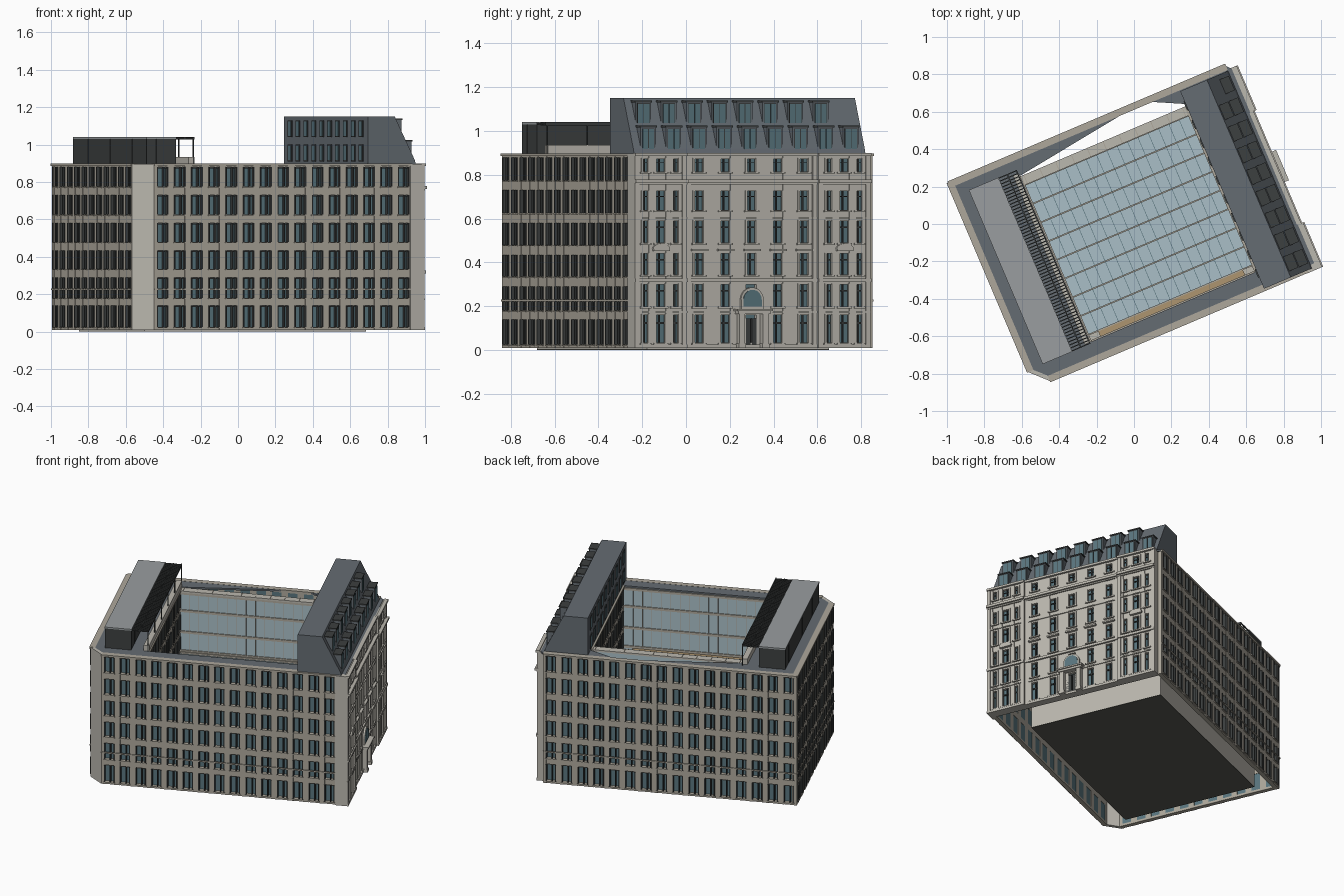
import bpy, bmesh, math
from mathutils import Matrix, Vector

if "Cube" in bpy.data.objects:
    bpy.data.objects.remove(bpy.data.objects["Cube"])

TURN = Matrix.Rotation(math.radians(23), 4, 'Z')   # whole block is turned on the site
I = Matrix.Identity(4)

def mat(name, c):
    m = bpy.data.materials.new(name)
    m.diffuse_color = (*c, 1)
    m.use_nodes = True
    m.node_tree.nodes["Principled BSDF"].inputs["Base Color"].default_value = m.diffuse_color
    return m

STONE = mat('stone', (.42, .39, .33))
PALE = mat('pale_stone', (.50, .48, .43))
GLASS = mat('teal_glass', (.10, .18, .21))
SKY = mat('pale_glass', (.40, .52, .57))
DARK = mat('dark_metal', (.045, .05, .05))
SLATE = mat('slate', (.13, .15, .17))
GREY = mat('grey_roof', (.32, .34, .35))
TAN = mat('tan', (.42, .30, .16))
BASE = mat('base', (.10, .10, .085))

class Part:
    """Collects boxes and prisms into one object."""
    def __init__(self, name, material):
        self.name, self.material, self.bm = name, material, bmesh.new()

    def loft(self, a, b, M=I):
        A = [self.bm.verts.new(TURN @ M @ Vector(p)) for p in a]
        B = [self.bm.verts.new(TURN @ M @ Vector(p)) for p in b]
        n = len(A)
        self.bm.faces.new(A[::-1])
        self.bm.faces.new(B)
        for i in range(n):
            self.bm.faces.new((A[i], A[(i + 1) % n], B[(i + 1) % n], B[i]))

    def box(self, x0, x1, y0, y1, z0, z1, M=I):
        c = [(x0, y0), (x1, y0), (x1, y1), (x0, y1)]
        self.slab(c, z0, z1, M)

    def slab(self, pts, z0, z1, M=I):
        self.loft([(*p, z0) for p in pts], [(*p, z1) for p in pts], M)

    def face_on(self, pts, d0, d1, M=I):               # outline in the wall plane
        self.loft([(s, d0, z) for s, z in pts], [(s, d1, z) for s, z in pts], M)

    def done(self):
        bmesh.ops.recalc_face_normals(self.bm, faces=self.bm.faces)
        me = bpy.data.meshes.new(self.name)
        self.bm.to_mesh(me)
        self.bm.free()
        me.materials.append(self.material)
        ob = bpy.data.objects.new(self.name, me)
        bpy.context.collection.objects.link(ob)

def frame(x, y, deg):
    """Wall axes: x along, -y outward, z up."""
    return Matrix.Translation((x, y, 0)) @ Matrix.Rotation(math.radians(deg), 4, 'Z')

ROWS = [(.025, .14), (.18, .29), (.335, .435), (.48, .58), (.625, .73), (.775, .88)]

def grid(stone, M, s0, s1, cols, rows, z0, z1, y0, y1):
    """Wall of piers and spandrels around openings (centre, width) x (bottom, top)."""
    e = [s0] + [v for c, w in cols for v in (c - w / 2, c + w / 2)] + [s1]
    for a, b in zip(e[::2], e[1::2]):
        stone.box(a, b, y0, y1, z0, z1, M)
    h = [z0] + [v for r in rows for v in r] + [z1]
    for a, b in zip(h[::2], h[1::2]):
        stone.box(s0, s1, y0 + .002, y1, a, b, M)

def office_wall(name, M, length, n, rows=ROWS, z0=.01):
    stone, glass, fins = Part(name, STONE), Part(name + '_glass', GLASS), Part(name + '_fins', DARK)
    p = length / n
    cols = [(p * (i + .5), p * .6) for i in range(n)]
    grid(stone, M, 0, length, cols, rows, z0, .895, 0, .03)
    glass.box(.005, length - .005, .02, .028, z0 + .005, .89, M)
    for c, w in cols:
        for a, b in rows:
            for s in (c - w / 2, c + w * .12, c + w / 2):
                fins.box(s - .003, s + .003, -.005, .022, a, b, M)
            fins.box(c - w / 2, c + w / 2, .012, .022, b - .008, b, M)
            stone.box(c - w / 2 - .006, c + w / 2 + .006, -.006, .01, a - .006, a, M)
    if z0 < .1:
        stone.box(0, length, -.006, .004, .222, .23, M)
    stone.box(0, length, -.007, .03, .885, .898, M)
    for q in (stone, glass, fins):
        q.done()

# Outer office walls and chamfered corner
office_wall('front_wall', frame(-.742, -.597, 0), 1.50, 15)
office_wall('back_wall', frame(.783, .592, 180), 1.613, 16)
office_wall('left_wall', frame(-.83, .592, -90), 1.10, 11)
p = Part('chamfer_corner', PALE)
p.slab([(-.83, -.508), (-.742, -.597), (-.742, -.565), (-.80, -.508)], .01, .897)
p.done()

# Classical stone facade on the right
M = frame(.81, -.02, 90)
st, gl, tr, fr = (Part('stone_facade', PALE), Part('facade_glass', GLASS),
                  Part('facade_trim', PALE), Part('facade_frames', DARK))
FROWS = [(.035, .16), (.20, .30), (.345, .44), (.49, .59), (.64, .725), (.815, .872)]
mid = [(.13 * k, .052) for k in range(-2, 3)]
SECTIONS = [(-.585, -.325, -.012, [(-.455 + d, w) for d, w in ((-.075, .034), (0, .052), (.075, .034))]),
            (-.325, .325, 0, mid),
            (.325, .585, -.012, [(.455 + d, w) for d, w in ((-.075, .034), (0, .052), (.075, .034))])]
for s0, s1, y, cols in SECTIONS:
    grid(st, M, s0, s1, cols, FROWS, .01, .895, y, .045)
    gl.box(s0 + .004, s1 - .004, y + .022, y + .032, .015, .89, M)
    for z, h, d in ((.31, .016, .012), (.755, .008, .008), (.763, .016, .020), (.60, .006, .006),
                    (.17, .008, .006), (.886, .014, .014), (.01, .015, .008)):
        tr.box(s0, s1, y - d, y + .01, z, z + h, M)
    for s in (s0 + .012, s1 - .012):                    # corner pilasters
        tr.box(s - .011, s + .011, y - .006, y + .01, .01, .886, M)
    for c, w in cols:
        for i, (a, b) in enumerate(FROWS):
            if y == 0 and abs(c) < .01 and i < 2:
                continue                                # portal position
            fr.box(c - .003, c + .003, y + .012, y + .024, a, b, M)
            fr.box(c - w / 2, c + w / 2, y + .014, y + .024, a + (b - a) * .68, a + (b - a) * .74, M)
            for s in (c - w / 2, c + w / 2):            # surrounds
                tr.box(s - .005, s + .005, y - .004, y + .01, a - .004, b + .004, M)
            tr.box(c - w / 2 - .01, c + w / 2 + .01, y - .009, y + .01, a - .01, a - .002, M)
            if i == 2 and (y == 0 or w > .04):          # hoods
                tr.box(c - .04, c + .04, y - .016, y + .01, b + .012, b + .022, M)
    if y < 0:                                           # segmental pediments
        c = cols[1][0]
        arc = [(c + .042 * math.cos(math.pi * k / 10), .462 + .024 * math.sin(math.pi * k / 10)) for k in range(11)]
        tr.face_on(arc, y - .014, y + .01, M)
st.box(.745, .822, -.605, -.57, .01, .897)              # return onto the front wall
for q in (st, gl):
    q.done()

# Entrance portal with fanlight
for s in (-.058, .058):
    tr.box(s - .014, s + .014, -.030, .01, .01, .165, M)
    tr.box(s - .018, s + .018, -.034, .01, .01, .03, M)
tr.box(-.08, .08, -.036, .01, .165, .178, M)
tr.box(-.088, .088, -.044, .01, .178, .188, M)
tr.box(-.055, .055, -.012, .03, .188, .232, M)
ring = lambda r: [(r * math.cos(math.pi * k / 12), .23 + r * math.sin(math.pi * k / 12)) for k in range(13)]
tr.face_on(ring(.056), -.012, .01, M)
fan = Part('fanlight', GLASS)
fan.face_on(ring(.045), -.016, .0, M)
fan.box(-.045, .045, -.016, 0, .20, .23, M)
fan.done()
fr.box(-.042, -.003, .0, .02, .012, .145, M)
fr.box(.003, .042, .0, .02, .012, .145, M)
tr.done()
fr.done()

# Flat roof ring, with the open wedge at the back
p = Part('roof_ring', SLATE)
for poly in ([(-.825, .585), (-.825, -.506), (-.74, -.592), (-.46, -.592), (-.46, .585)],
             [(-.46, -.592), (.5, -.592), (.5, -.49), (-.46, -.49)],
             [(.5, -.592), (.805, -.592), (.805, .56), (.78, .588), (.5, .588)],
             [(-.46, .475), (.304, .583), (.304, .59), (-.46, .59)],
             [(.304, .583), (.5, .485), (.5, .59), (.304, .59)]):
    p.slab(poly, .886, .897)
p.done()

# Inner block and base plate
p = Part('inner_block', PALE)
p.box(-.725, .56, -.43, .47, .004, .46)
p.box(-.46, .5, -.49, -.43, .44, .46)
p.done()
p = Part('base_plate', BASE)
p.box(-.725, .56, -.43, .47, 0, .004)
p.done()

# Courtyard walls: windows at the sides, glazing front and back
office_wall('court_left_wall', frame(-.46, -.49, 90), .96, 10, ROWS[3:], .45)
office_wall('court_right_wall', frame(.50, .47, -90), .96, 10, ROWS[3:], .45)
g, b, c = Part('court_glazing', SKY), Part('court_glazing_bars', STONE), Part('court_wall_cap', PALE)
for y0, y1, f in ((.43, .465, .43), (-.495, -.488, -.488)):
    g.box(-.46, .5, y0, y1, .45, .885)
    for z in (.475, .605, .75, .87):
        b.box(-.46, .5, f - .006, f + .006, z, z + .016)
    for i in range(17):
        u = -.46 + .06 * i
        b.box(u - .0015, u + .0015, f - .003, f + .003, .46, .885)
c.box(-.46, .5, .42, .472, .884, .896)
for i in range(11):
    u = -.44 + .092 * i
    b.box(u - .002, u + .002, .42, .472, .896, .899)
for q in (g, c):
    q.done()
p = Part('court_ledge', TAN)
p.box(-.40, .44, -.487, -.45, .46, .476)
p.done()

# Atrium glass roof with beams and fine bars
p = Part('atrium_glass', SKY)
p.box(-.46, .5, -.45, .42, .46, .468)
p.done()
for i in range(9):
    v = -.45 + .87 * i / 8
    b.box(-.46, .5, v - .004, v + .004, .468, .48)
b.done()
p = Part('atrium_bars', GLASS)
for i in range(1, 16):
    u = -.46 + .06 * i
    p.box(u - .0015, u + .0015, -.45, .42, .468, .471)
p.done()

# Mansard roof with two rows of dormers
p = Part('mansard', SLATE)
prof = [(.505, .89), (.785, .89), (.775, .92), (.66, 1.15), (.505, 1.15)]
p.loft([(u, -.59, z) for u, z in prof], [(u, .557, z) for u, z in prof])
w, f = Part('mansard_windows', GLASS), Part('dormer_frames', DARK)
for n, u0, u1, z0, z1 in ((9, .66, .772, .895, 1.022), (8, .60, .715, 1.025, 1.137)):
    for i in range(n):
        v = -.515 + .1256 * i
        p.box(u0, u1, v - .038, v + .038, z0, z1)
        f.box(u0 + .01, u1 + .004, v - .042, v + .042, z1 - .006, z1 + .002)
        f.box(u1 - .004, u1 + .002, v - .031, v + .031, z0 + .008, z1 - .01)
        for s in (-.015, .015):
            w.box(u1 - .004, u1 + .004, v + s - .013, v + s + .013, z0 + .012, z1 - .014)
for i in range(10):                                     # courtyard side windows
    v = -.5 + .108 * i
    for z in (.91, 1.04):
        f.box(.50, .51, v - .026, v + .026, z, z + .09)
        w.box(.498, .51, v - .019, v + .019, z + .007, z + .083)
for q in (p, w, f):
    q.done()

# Glazed penthouse with slatted canopy
p, m = Part('penthouse_glass', GLASS), Part('penthouse_frames', DARK)
p.box(-.738, -.575, -.495, .508, .895, 1.032)
for i in range(11):
    v = -.495 + .1003 * i
    m.box(-.741, -.572, v - .002, v + .002, .895, 1.032)
for u in (-.738, -.684, -.63, -.576):
    m.box(u - .002, u + .002, -.498, .511, .895, 1.032)
p.done()
p = Part('penthouse_roof', GREY)
p.box(-.742, -.571, -.499, .512, 1.03, 1.04)
p.done()
for i in range(60):
    v = -.495 + .017 * i
    m.box(-.575, -.465, v - .003, v + .003, 1.03, 1.037)
for u in (-.52, -.467):
    m.box(u - .003, u + .003, -.499, .512, 1.026, 1.04)
for i in range(6):
    v = -.49 + .199 * i
    m.box(-.47, -.464, v - .003, v + .003, .895, 1.03)
m.done()
p = Part('terrace_parapet', PALE)
p.box(-.495, -.46, -.49, .49, .89, .935)
p.done()
